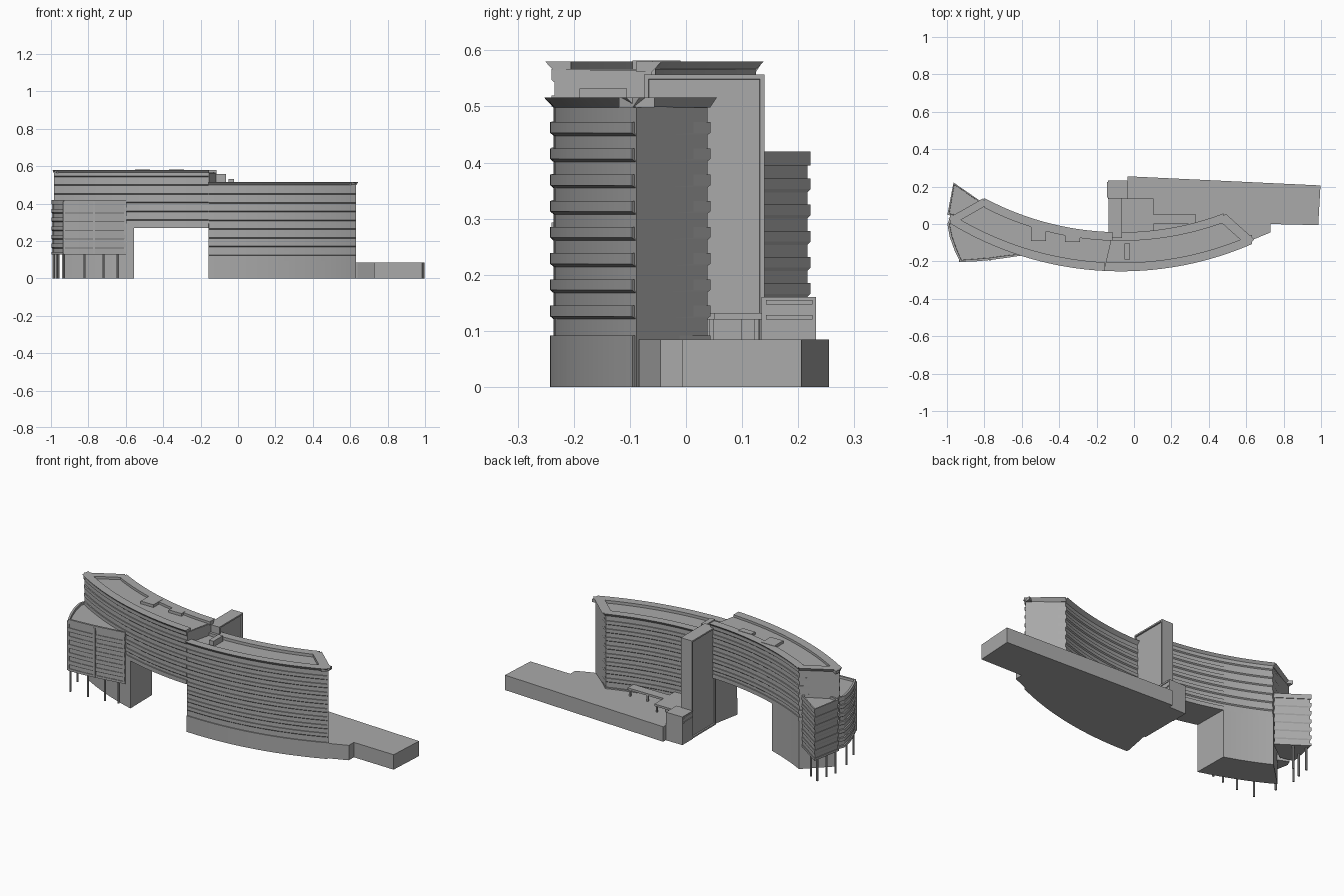
import bpy, bmesh
from math import asin, sin, cos
from mathutils import Vector

cube = bpy.data.objects.get("Cube")
if cube:
    bpy.data.objects.remove(cube)

grey = bpy.data.materials.new("concrete grey")
grey.use_nodes = True
grey.diffuse_color = (0.4, 0.4, 0.4, 1)
grey.node_tree.nodes["Principled BSDF"].inputs["Base Color"].default_value = (0.4, 0.4, 0.4, 1)

CX, CY = -0.07, 1.505      # centre of the curved plan
R_BACK, R_FRONT = 1.56, 1.747
STEP = 0.0467              # storey height


def add_loft(bm, low, high, z0, z1):
    a = [bm.verts.new((x, y, z0)) for x, y in low]
    b = [bm.verts.new((x, y, z1)) for x, y in high]
    bm.faces.new(a)
    bm.faces.new(b)
    for i in range(len(a)):
        j = (i + 1) % len(a)
        bm.faces.new((a[i], a[j], b[j], b[i]))


def build(name, layers, recess=None):
    """Each layer is (lower outline, upper outline, z0, z1)."""
    bm = bmesh.new()
    for layer in layers:
        add_loft(bm, *layer)
    bmesh.ops.recalc_face_normals(bm, faces=bm.faces)
    if recess:
        direction, margin, depth = recess
        for d in direction:
            bm.normal_update()
            faces = [f for f in bm.faces if f.normal.dot(Vector(d)) > 0.99]
            bmesh.ops.inset_region(bm, faces=faces, thickness=margin)
            bmesh.ops.inset_region(bm, faces=faces, thickness=0.001, depth=-depth)
    mesh = bpy.data.meshes.new(name)
    bm.to_mesh(mesh)
    bm.free()
    mesh.materials.append(grey)
    obj = bpy.data.objects.new(name, mesh)
    bpy.context.collection.objects.link(obj)
    return obj


def prism(name, pts, z0, z1, recess=None):
    return build(name, [(pts, pts, z0, z1)], recess)


def box(name, x0, x1, y0, y1, z0, z1, recess=None):
    return prism(name, [(x0, y0), (x1, y0), (x1, y1), (x0, y1)], z0, z1, recess)


def arc(r, x0, x1, n=28):
    a0, a1 = asin((x0 - CX) / r), asin((x1 - CX) / r)
    angles = [a0 + (a1 - a0) * i / n for i in range(n + 1)]
    return [(CX + r * sin(a), CY - r * cos(a)) for a in angles]


def plan(front, back, grow=0.0, trim=0.0):
    f = arc(R_FRONT + grow, front[0] + trim, front[1] - trim)
    b = arc(R_BACK - grow, back[0] + trim, back[1] - trim)
    return f + b[::-1]


def shrink(pts, d):
    cx = sum(p[0] for p in pts) / len(pts)
    cy = sum(p[1] for p in pts) / len(pts)
    return [(cx + (x - cx) * (1 - d), cy + (y - cy) * (1 - d)) for x, y in pts]


def storeys(inner, outer, first, count):
    """Proud sill bands with sloping undersides."""
    layers = []
    for i in range(count):
        z = first + STEP * i
        layers += [(inner, outer, z, z + 0.006), (outer, outer, z + 0.006, z + 0.025)]
    return layers


def wing(side, front, back, z0, roof, first, count):
    core = plan(front, back, -0.006)
    prism(side + "_wing_core", core, z0, roof)
    build(side + "_wing_bands",
          storeys(plan(front, back, -0.007, 0.003), plan(front, back, 0, 0.003), first, count))
    # flared roof edges along the front and the back
    for edge, r, out, span in (("front", R_FRONT, 1, front), ("back", R_BACK, -1, back)):
        inside = arc(r - out * 0.035, *span)[::-1]
        low = arc(r - out * 0.006, *span) + inside
        high = arc(r + out * 0.011, *span) + inside
        build(f"{side}_wing_{edge}_roof_edge", [(low, high, roof - 0.002, roof + 0.016)])


# right-hand and left-hand halves of the curved block
L_FRONT, L_BACK = (-0.985, -0.155), (-0.8, -0.115)
R_FRONT_X, R_BACK_X = (-0.158, 0.632), (-0.125, 0.478)
wing("east", R_FRONT_X, R_BACK_X, 0, 0.5, 0.12, 8)
wing("west", L_FRONT, L_BACK, 0.27, 0.564, 0.308, 6)
prism("east_wing_base", plan(R_FRONT_X, R_BACK_X, 0, 0.001), 0, 0.092)
prism("west_wing_soffit", plan(L_FRONT, L_BACK, 0, 0.002), 0.27, 0.293)
west_foot = ((-0.94, -0.557), (-0.8, -0.56))
prism("west_wing_base", plan(*west_foot), 0, 0.272)

# flared ends of the roofs
for name, a, b, z, (ox, oy) in (
        ("east_roof_end", (0.632, -0.095), (0.478, 0.043), 0.5, (0.012, 0.012)),
        ("west_roof_end", (-0.985, 0.02), (-0.8, 0.125), 0.564, (-0.007, 0.012))):
    wall = [a, b]
    inside = [(x - 2 * ox, y - 2 * oy) for x, y in (b, a)]
    lip = [(x + ox, y + oy) for x, y in wall]
    build(name, [(wall + inside, lip + inside, z - 0.002, z + 0.016)])

# front and back annexes raised on columns
front_plan = [(-0.985, 0.03), (-0.998, 0.0), (-0.985, -0.07), (-0.96, -0.14), (-0.93, -0.203),
              (-0.85, -0.2), (-0.77, -0.193), (-0.69, -0.182), (-0.595, -0.168), (-0.6, -0.13)]
back_plan = [(-0.965, 0.222), (-0.998, 0.05), (-0.92, 0.03), (-0.81, 0.115)]
for name, pts in (("front_annex", front_plan), ("back_annex", back_plan)):
    core = shrink(pts, 0.05)
    prism(name + "_core", core, 0.13, 0.405)
    build(name + "_bands", storeys(core, pts, 0.16, 5))
    prism(name + "_floor", pts, 0.127, 0.14)
    prism(name + "_parapet", pts, 0.395, 0.42, ([(0, 0, 1)], 0.012, 0.012))
for i, (x, y) in enumerate([(-0.77, -0.193), (-0.603, -0.167), (-0.93, -0.2)]):
    box(f"annex_mullion_{i}", x - 0.006, x + 0.006, y - 0.002, y + 0.02, 0.13, 0.41)
columns = [(-0.97, -0.06), (-0.93, -0.18), (-0.82, -0.18), (-0.72, -0.17), (-0.645, -0.155),
           (-0.96, 0.19), (-0.985, 0.06), (-0.9, 0.16), (-0.97, 0.12)]
for i, (x, y) in enumerate(columns):
    bpy.ops.mesh.primitive_cylinder_add(vertices=10, radius=0.006, depth=0.13, location=(x, y, 0.065))
    column = bpy.context.object
    column.name = f"annex_column_{i}"
    column.data.materials.append(grey)

# stair tower with recessed side panels, and the low block behind it
SIDES = [(1, 0, 0), (-1, 0, 0)]
box("stair_tower", -0.137, -0.065, -0.075, 0.14, 0, 0.557, (SIDES, 0.012, 0.008))
box("rear_block", -0.14, -0.035, 0.135, 0.232, 0, 0.16)
for i, z in enumerate((0.12, 0.147)):
    box(f"rear_block_ledge_{i}", -0.144, -0.031, 0.143, 0.225, z, z + 0.008)

# low podium
podium = [(-0.035, 0.255), (0.997, 0.206), (0.985, -0.006), (0.73, 0.0), (0.73, -0.045),
          (0.64, -0.082), (0.5, -0.1), (-0.1, -0.15), (-0.12, 0.14), (-0.035, 0.2)]
prism("podium", podium, 0, 0.085)

# terrace canopies and posts
box("wide_canopy", -0.07, 0.105, -0.05, 0.135, 0.12, 0.132)
box("long_canopy", 0.1, 0.332, 0.0, 0.052, 0.12, 0.132)
box("terrace_room", -0.07, 0.06, -0.04, 0.1, 0.08, 0.122)
for i, (x, y) in enumerate([(0.095, 0.125), (0.02, 0.125), (0.32, 0.045), (0.21, 0.045)]):
    box(f"canopy_post_{i}", x - 0.004, x + 0.004, y - 0.004, y + 0.004, 0.08, 0.122)

# rooftop plant boxes
box("roof_box_west", -0.55, -0.47, -0.09, -0.01, 0.55, 0.582)
box("roof_box_middle", -0.37, -0.29, -0.095, -0.06, 0.55, 0.582)
box("roof_box_east", -0.05, -0.022, -0.19, -0.105, 0.49, 0.532)
